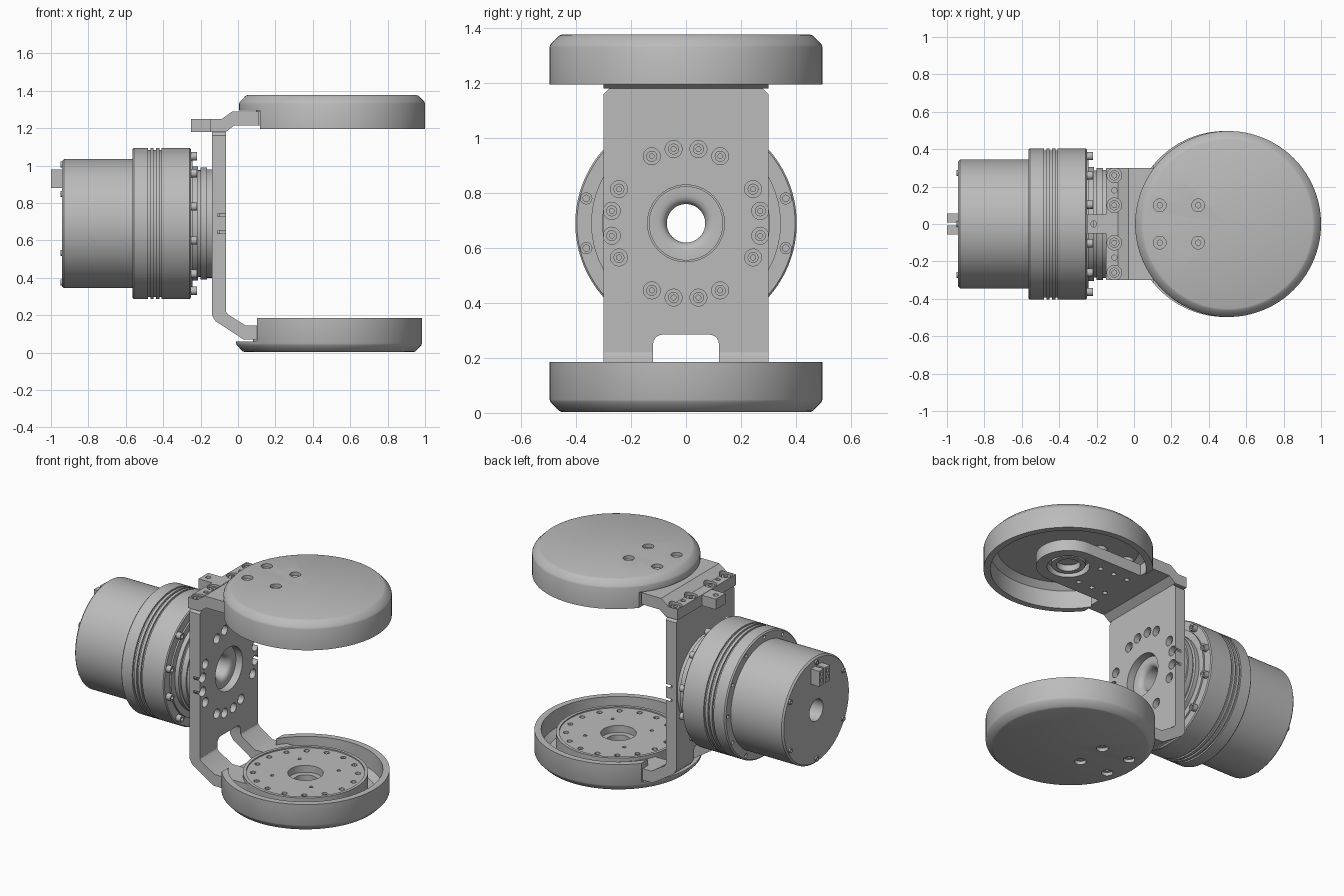
import bpy, bmesh
from math import sin, cos, pi, radians
from mathutils import Vector

cube = bpy.data.objects.get("Cube")
if cube:
    bpy.data.objects.remove(cube)

grey = bpy.data.materials.new("machined grey")
grey.use_nodes = True
grey.diffuse_color = (0.5, 0.5, 0.5, 1)
grey.node_tree.nodes["Principled BSDF"].inputs["Base Color"].default_value = (0.5, 0.5, 0.5, 1)

AXIS_Z = 0.69          # height of the motor axis


def finish(name, bm):
    bmesh.ops.remove_doubles(bm, verts=bm.verts, dist=1e-5)
    bmesh.ops.recalc_face_normals(bm, faces=bm.faces)
    mesh = bpy.data.meshes.new(name)
    bm.to_mesh(mesh)
    bm.free()
    mesh.materials.append(grey)
    obj = bpy.data.objects.new(name, mesh)
    bpy.context.collection.objects.link(obj)
    return obj


def lathe(name, profile, at, axis="z", n=96):
    """Revolve a closed (radius, height) loop round an axis through a point."""
    bm = bmesh.new()
    rings = []
    for i in range(n):
        a = 2 * pi * i / n
        ring = []
        for r, h in profile:
            u, v = r * cos(a), r * sin(a)
            local = Vector((u, v, h)) if axis == "z" else Vector((h, u, v))
            ring.append(bm.verts.new(local + Vector(at)))
        rings.append(ring)
    m = len(profile)
    for i in range(n):
        a, b = rings[i], rings[(i + 1) % n]
        for j in range(m):
            k = (j + 1) % m
            if profile[j][0] or profile[k][0]:
                bm.faces.new((a[j], a[k], b[k], b[j]))
    return finish(name, bm)


def rod(name, r, lo, hi, at, axis="z", n=24):
    return lathe(name, [(0, lo), (r, lo), (r, hi), (0, hi)], at, axis, n)


def tube(name, r, hole, lo, hi, at, axis="z", n=24):
    return lathe(name, [(hole, lo), (r, lo), (r, hi), (hole, hi)], at, axis, n)


def prism(name, outline, lo, hi, place):
    """Extrude a flat outline; place(u, v, w) maps it into space."""
    bm = bmesh.new()
    low = [bm.verts.new(place(u, v, lo)) for u, v in outline]
    high = [bm.verts.new(place(u, v, hi)) for u, v in outline]
    bm.faces.new(low)
    bm.faces.new(high)
    for i in range(len(low)):
        j = (i + 1) % len(low)
        bm.faces.new((low[i], low[j], high[j], high[i]))
    return finish(name, bm)


def box(name, x, y, z):
    return prism(name, [(x[0], y[0]), (x[1], y[0]), (x[1], y[1]), (x[0], y[1])],
                 z[0], z[1], lambda u, v, w: (u, v, w))


def side(u, v, w):
    return (u, w, v)


def bevel_edges(obj, test, width, segments):
    bm = bmesh.new()
    bm.from_mesh(obj.data)
    edges = [e for e in bm.edges if all(test(v.co) for v in e.verts)]
    bmesh.ops.bevel(bm, geom=edges, offset=width, segments=segments, profile=0.5, affect="EDGES")
    bm.to_mesh(obj.data)
    bm.free()


def activate(obj):
    bpy.ops.object.select_all(action="DESELECT")
    obj.select_set(True)
    bpy.context.view_layer.objects.active = obj


def cut(target, cutters):
    """Subtract the joined cutters and remove them."""
    activate(cutters[0])
    for c in cutters:
        c.select_set(True)
    if len(cutters) > 1:
        bpy.ops.object.join()
    cutter = cutters[0]
    cutter.hide_render = True
    activate(target)
    mod = target.modifiers.new("holes", "BOOLEAN")
    mod.operation, mod.solver, mod.object = "DIFFERENCE", "EXACT", cutter
    bpy.ops.object.modifier_apply(modifier=mod.name)
    bpy.data.objects.remove(cutter)


def polar(r, deg):
    return r * cos(radians(deg)), AXIS_Z + r * sin(radians(deg))


# Motor: hollow shaft, rear can, grooved ring and stepped front hub
outer = [(0.07, -0.94), (0.335, -0.94), (0.345, -0.93), (0.345, -0.565),
         (0.395, -0.565), (0.403, -0.557)]
for x in (-0.475, -0.445, -0.415):
    outer += [(0.403, x - 0.006), (0.393, x - 0.006), (0.393, x + 0.006), (0.403, x + 0.006)]
outer += [(0.403, -0.258), (0.397, -0.252), (0.345, -0.252), (0.345, -0.242), (0.305, -0.242),
          (0.305, -0.215), (0.285, -0.215), (0.285, -0.2), (0.3, -0.2), (0.3, -0.165),
          (0.29, -0.165), (0.29, -0.14), (0.135, -0.14), (0.135, -0.11), (0.1, -0.11),
          (0.085, -0.115), (0.075, -0.125), (0.07, -0.14)]
motor = lathe("motor_body", outer, (0, 0, AXIS_Z), "x", 128)
small_holes = []
for i in range(12):
    y, z = polar(0.375, 30 * i)
    small_holes.append(rod("hole", 0.012, -0.6, -0.55, (0, y, z), "x", 12))
cut(motor, small_holes)

# Socket screws round the front of the ring, and the rear cover screws
for i in range(12):
    y, z = polar(0.374, 16 + 30 * i if i % 2 else 14 + 30 * i)
    tube("ring_screw", 0.022, 0.012, -0.26, -0.22, (0, y, z), "x", 16)
for i in range(6):
    y, z = polar(0.315, 30 + 60 * i)
    tube("rear_screw", 0.016, 0.008, -0.95, -0.93, (0, y, z), "x", 16)

# Cable connector on the rear cover
for s in (-1, 1):
    pin = box("connector", (-1, -0.93), sorted((s * 0.008, s * 0.055)), (0.88, 0.98))
    cut(pin, [box("socket", (-1.1, -0.97), sorted((s * 0.02, s * 0.042)), (0.9, 0.925)),
              box("socket", (-1.1, -0.97), sorted((s * 0.02, s * 0.042)), (0.94, 0.965))])

# Bent bracket: upright plate, sloping foot and lower arm
bracket = prism("bracket", [(-0.14, 1.18), (-0.065, 1.18), (-0.065, 0.22), (-0.055, 0.205),
                            (0.04, 0.145), (0.3, 0.145), (0.3, 0.07), (0.03, 0.07),
                            (-0.12, 0.168), (-0.14, 0.2)], -0.3, 0.3, side)
for s in (-1, 1):
    bevel_edges(bracket, lambda c: c.z > 1.175 and c.y * s > 0.29, 0.02, 1)
slot = box("slot", (-0.3, 0.25), (-0.12, 0.12), (-0.1, 0.285))
bevel_edges(slot, lambda c: c.z > 0.28 and c.y > 0, 0.035, 5)
bevel_edges(slot, lambda c: c.z > 0.28 and c.y < 0, 0.035, 5)
holes = [slot, rod("bore", 0.14, -0.3, 0.1, (0, 0, AXIS_Z), "x", 64)]
bolt_places = [polar(0.274, q + a) for q in (0, 90, 180, 270) for a in (-27, -9.5, 9.5, 27)]
for y, z in bolt_places:
    holes.append(rod("bolt_hole", 0.031, -0.11, 0.1, (0, y, z), "x", 20))
cut(bracket, holes)
for y, z in bolt_places:
    tube("bracket_screw", 0.02, 0.009, -0.12, -0.095, (0, y, z), "x", 16)

# Upper bracket piece, bolted on the upright plate
top = prism("upper_bracket", [(-0.15, 1.18), (-0.15, 1.25), (-0.085, 1.25), (-0.03, 1.29),
                              (0.11, 1.29), (0.11, 1.215), (-0.02, 1.215), (-0.065, 1.18)],
            -0.3, 0.3, side)
top_bolts = (-0.26, -0.1, 0.1, 0.26)
cut(top, [rod("seat", 0.039, 1.215, 1.4, (-0.105, y, 0)) for y in top_bolts]
    + [rod("pin_hole", 0.014, 1.2, 1.4, (-0.105, s * 0.18, 0)) for s in (-1, 1)])
for y in top_bolts:
    tube("top_screw", 0.027, 0.013, 1.21, 1.242, (-0.105, y, 0))
tab = box("rear_tab", (-0.25, -0.14), (-0.05, 0.05), (1.18, 1.248))
cut(tab, [rod("tab_hole", 0.016, 1, 1.4, (-0.215, 0, 0))])

# Upper arm: a strip with a rounded end and a bore
UPPER_X, LOWER_X, R = 0.503, 0.487, 0.497
outline = [(0.09, 0.19), (0.09, -0.19)]
for i in range(33):
    a = -pi / 2 + pi * i / 32
    outline.append((UPPER_X + 0.19 * cos(a), 0.19 * sin(a)))
arm = prism("upper_arm", outline, 1.215, 1.29, lambda u, v, w: (u, v, w))
arm_holes = [rod("bore", 0.125, 1, 1.265, (UPPER_X, 0, 0), "z", 48)]
arm_holes += [rod("hole", 0.015, 1, 1.25, (x, y, 0)) for x in (0.14, 0.24, 0.34) for y in (-0.1, 0.1)]
cut(arm, arm_holes)
tube("arm_bearing", 0.1, 0.07, 1.225, 1.27, (UPPER_X, 0, 0), "z", 48)


# Two facing round covers, notched for the arms
def cover(name, x, base, s, notch):
    def h(v):
        return base + s * v
    shell = [(0, 0), (0.452, 0), (0.462, 0.004), (R - 0.004, 0.036), (R, 0.046), (R, 0.182),
             (0.457, 0.182), (0.457, 0.065), (0.42, 0.03), (0, 0.03)]
    body = lathe(name, [(r, h(v)) for r, v in shell], (x, 0, 0), "z", 128)
    places = [(x + dx, y) for dx in (-0.365, -0.16) for y in (-0.1, 0.1)]
    cutters = [box("notch", (x - 0.6, x - 0.385), (-0.4, 0.4), sorted((h(notch), h(0.3))))]
    cutters += [rod("hole", 0.034, *sorted((h(-0.1), h(0.04))), (px, py, 0)) for px, py in places]
    cut(body, cutters)
    for px, py in places:
        tube("standoff", 0.042, 0.014, *sorted((h(0.022), h(0.088))), (px, py, 0))


cover("lower_cover", LOWER_X, 0.003, 1, 0.057)
cover("upper_cover", UPPER_X, 1.377, -1, 0.082)

# Lower output disc with raised lip and a ring of holes
disc = lathe("output_disc", [(0.105, 0.06), (0.37, 0.06), (0.37, 0.168), (0.35, 0.168),
                             (0.35, 0.16), (0.105, 0.16)], (LOWER_X, 0, 0), "z", 96)
pits = []
for i in range(16):
    a = 2 * pi * (i + 0.5) / 16
    pits.append(rod("pit", 0.017, 0.13, 0.3, (LOWER_X + 0.31 * cos(a), 0.31 * sin(a), 0), "z", 12))
for i in range(4):
    a = pi / 2 * (i + 0.5)
    pits.append(rod("pit", 0.011, 0.13, 0.3, (LOWER_X + 0.2 * cos(a), 0.2 * sin(a), 0), "z", 12))
cut(disc, pits)
tube("disc_hub", 0.11, 0.07, 0.06, 0.115, (LOWER_X, 0, 0), "z", 48)

# Smooth the round walls and keep the edges sharp
bpy.ops.object.select_all(action="DESELECT")
for obj in bpy.context.scene.objects:
    if obj.type == "MESH" and grey.name in obj.data.materials:
        obj.select_set(True)
        bpy.context.view_layer.objects.active = obj
bpy.ops.object.shade_smooth_by_angle(angle=radians(30))
